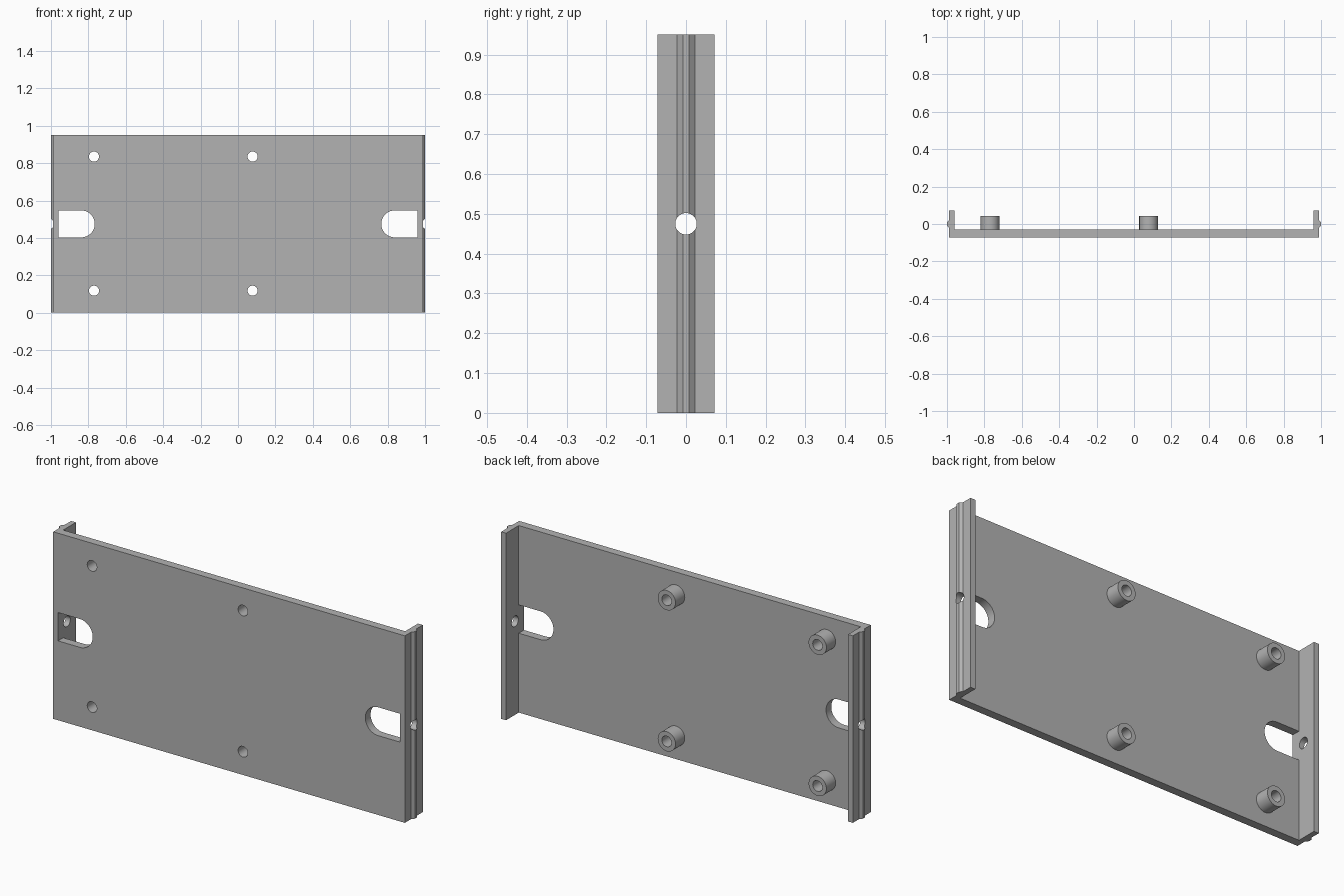
import bpy
import bmesh
import math
from mathutils import Matrix

cube = bpy.data.objects.get("Cube")
if cube:
    bpy.data.objects.remove(cube, do_unlink=True)

HEIGHT = 0.95
MID = HEIGHT / 2
FRONT, BACK, FLOOR = -0.072, 0.072, -0.03
WALL_IN, WALL_OUT, RIDGE = 0.961, 0.988, 1.0
HOLE_R = 0.027

grey = bpy.data.materials.new("plain_grey")
grey.use_nodes = True
grey.diffuse_color = (0.45, 0.45, 0.45, 1)
grey.node_tree.nodes["Principled BSDF"].inputs["Base Color"].default_value = grey.diffuse_color


def finish(name, bm):
    bmesh.ops.recalc_face_normals(bm, faces=bm.faces)
    mesh = bpy.data.meshes.new(name)
    bm.to_mesh(mesh)
    bm.free()
    obj = bpy.data.objects.new(name, mesh)
    bpy.context.collection.objects.link(obj)
    mesh.materials.append(grey)
    return obj


def prism(name, points, offset):
    """Extrude a closed loop of 3D points along offset."""
    bm = bmesh.new()
    face = bm.faces.new([bm.verts.new(p) for p in points])
    new = bmesh.ops.extrude_face_region(bm, geom=[face])["geom"]
    bmesh.ops.translate(bm, vec=offset, verts=[g for g in new if isinstance(g, bmesh.types.BMVert)])
    return finish(name, bm)


def rod(name, radius, length, centre, axis):
    bm = bmesh.new()
    turn = Matrix.Rotation(math.pi / 2, 4, "X" if axis == "y" else "Y")
    bmesh.ops.create_cone(bm, cap_ends=True, segments=40, radius1=radius, radius2=radius,
                          depth=length, matrix=Matrix.Translation(centre) @ turn)
    return finish(name, bm)


def cut(obj, cutters):
    """Subtract the cutters and shade the curved walls smooth."""
    bpy.ops.object.select_all(action="DESELECT")
    bpy.context.view_layer.objects.active = obj
    obj.select_set(True)
    for cutter in cutters:
        mod = obj.modifiers.new("cut", "BOOLEAN")
        mod.operation = "DIFFERENCE"
        mod.solver = "EXACT"
        mod.object = cutter
        bpy.ops.object.modifier_apply(modifier=mod.name)
    bpy.ops.object.shade_smooth_by_angle(angle=math.radians(30))


# Channel-shaped tray with a tapered rib along each outer wall
half = [(WALL_OUT, FRONT), (WALL_OUT, -0.022), (RIDGE, -0.008), (RIDGE, 0.008),
        (WALL_OUT, 0.022), (WALL_OUT, BACK), (WALL_IN, BACK), (WALL_IN, FLOOR)]
section = half + [(-x, y) for x, y in reversed(half)]
tray = prism("mounting_tray", [(x, y, 0) for x, y in section], (0, 0, HEIGHT))

# Openings: a round-ended slot and a wall hole on each side
cutters = []
SLOT_R, SLOT_X = 0.072, 0.838
for side in (-1, 1):
    outline = [(WALL_IN, MID - SLOT_R)]
    for i in range(25):
        a = -math.pi / 2 - math.pi * i / 24
        outline.append((SLOT_X + SLOT_R * math.cos(a), MID + SLOT_R * math.sin(a)))
    outline.append((WALL_IN, MID + SLOT_R))
    cutters.append(prism("slot_cutter", [(side * x, FRONT - 0.05, z) for x, z in outline],
                         (0, 0.1, 0)))
    cutters.append(rod("wall_hole_cutter", HOLE_R, 0.1, (side * WALL_OUT, 0, MID), "x"))

# Four hollow standoffs, bored right through the tray
TOP = 0.044
bores, standoffs = [], []
for x, across in ((-0.77, "right"), (0.078, "middle")):
    for z, level in ((0.118, "lower"), (0.835, "upper")):
        bores.append(rod("bore_cutter", HOLE_R, 0.4, (x, 0, z), "y"))
        standoffs.append(rod(f"standoff_{level}_{across}", 0.05, TOP - FLOOR,
                             (x, (TOP + FLOOR) / 2, z), "y"))

cut(tray, cutters + bores)
for standoff, bore in zip(standoffs, bores):
    cut(standoff, [bore])

for cutter in cutters + bores:
    bpy.data.objects.remove(cutter, do_unlink=True)
